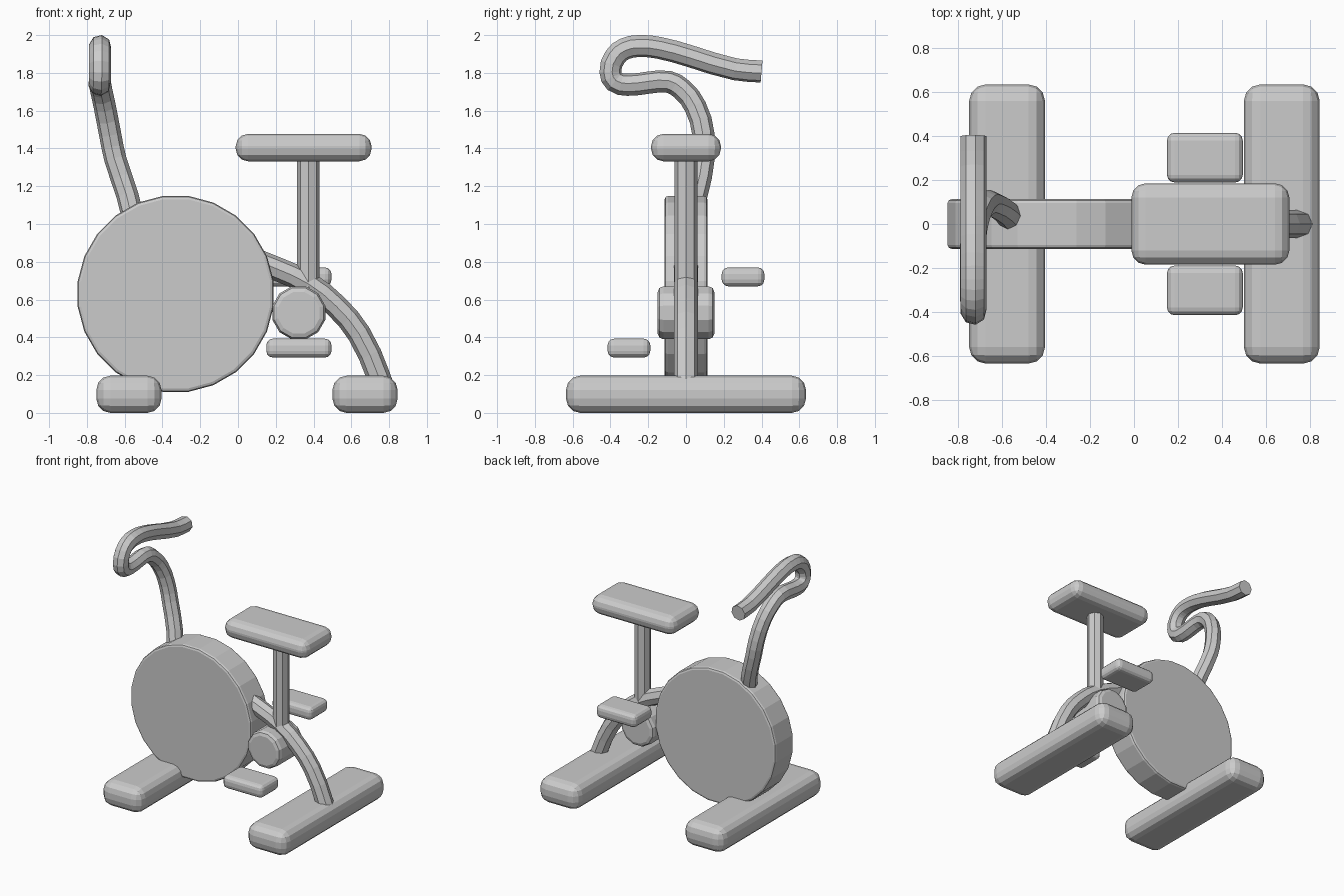
import bpy, bmesh, math
from mathutils import Matrix, Vector

if "Cube" in bpy.data.objects:
    bpy.data.objects.remove(bpy.data.objects["Cube"])


def add_object(name, bm):
    mesh = bpy.data.meshes.new(name)
    bm.to_mesh(mesh)
    bm.free()
    obj = bpy.data.objects.new(name, mesh)
    bpy.context.collection.objects.link(obj)
    return obj


def bevel(obj, width, segments):
    mod = obj.modifiers.new("rounding", 'BEVEL')
    mod.width = width
    mod.segments = segments
    mod.limit_method = 'ANGLE'
    mod.angle_limit = math.radians(50)


def rounded_box(name, lo, hi, width, segments=3):
    lo, hi = Vector(lo), Vector(hi)
    bm = bmesh.new()
    bmesh.ops.create_cube(bm, size=1, matrix=Matrix.Translation((lo + hi) / 2)
                          @ Matrix.Diagonal((*(hi - lo), 1)))
    bevel(add_object(name, bm), width, segments)


def disc(name, x, z, radius, depth, sides, width, segments):
    # Cylinder lying along y, with a flat facet on top
    bm = bmesh.new()
    bmesh.ops.create_cone(bm, cap_ends=True, segments=sides, radius1=radius,
                          radius2=radius, depth=depth,
                          matrix=Matrix.Translation((x, 0, z))
                          @ Matrix.Rotation(math.pi / 2, 4, 'X')
                          @ Matrix.Rotation(math.pi / sides, 4, 'Z'))
    bevel(add_object(name, bm), width, segments)


def tube(name, points, radius, steps):
    # Eight-sided tube swept along a smooth path
    curve = bpy.data.curves.new(name, 'CURVE')
    curve.dimensions = '3D'
    curve.bevel_depth = radius
    curve.bevel_resolution = 2
    curve.resolution_u = steps
    curve.use_fill_caps = True
    spline = curve.splines.new('BEZIER')
    spline.bezier_points.add(len(points) - 1)
    for bp, co in zip(spline.bezier_points, points):
        bp.co = co
        bp.handle_left_type = bp.handle_right_type = 'AUTO'
    spline.use_smooth = False
    obj = bpy.data.objects.new(name, curve)
    bpy.context.collection.objects.link(obj)
    bpy.ops.object.select_all(action='DESELECT')
    obj.select_set(True)
    bpy.context.view_layer.objects.active = obj
    bpy.ops.object.convert(target='MESH')


# Floor stabilisers
rounded_box("front_foot", (-0.75, -0.635, 0), (-0.405, 0.635, 0.197), 0.075)
rounded_box("rear_foot", (0.5, -0.635, 0), (0.845, 0.635, 0.197), 0.075)

# Flywheel housing and crank hub
disc("flywheel", -0.33, 0.63, 0.523, 0.226, 24, 0.018, 2)
disc("crank_hub", 0.322, 0.53, 0.145, 0.3, 12, 0.03, 2)

# Seat and its post
rounded_box("seat", (-0.012, -0.185, 1.332), (0.707, 0.185, 1.477), 0.065)
bm = bmesh.new()
bmesh.ops.create_cone(bm, cap_ends=True, segments=8, radius1=0.06, radius2=0.06,
                      depth=0.74, matrix=Matrix.Translation((0.372, 0, 1.03)))
add_object("seat_post", bm)

# Pedals, half a turn apart
for name, y, z in (("right_pedal", -0.302, 0.343), ("left_pedal", 0.302, 0.72)):
    rounded_box(name, (0.15, y - 0.113, z - 0.05), (0.495, y + 0.113, z + 0.05), 0.035)

# Curved frame from the flywheel to the rear foot
tube("frame", [(0.03, 0, 0.83), (0.2, 0, 0.765), (0.37, 0, 0.685), (0.52, 0, 0.565),
               (0.64, 0, 0.42), (0.745, 0, 0.19), (0.775, 0, 0.1)], 0.063, 2)

# Handlebar: leaning stem that loops over into a single grip
tube("handlebar", [(-0.55, 0.01, 1.0), (-0.585, 0.055, 1.15), (-0.65, 0.093, 1.345),
                   (-0.677, 0.092, 1.475), (-0.705, 0.05, 1.62), (-0.725, -0.02, 1.712),
                   (-0.732, -0.09, 1.752), (-0.733, -0.2, 1.748), (-0.733, -0.31, 1.737),
                   (-0.731, -0.378, 1.755), (-0.73, -0.4, 1.805), (-0.73, -0.375, 1.885),
                   (-0.73, -0.325, 1.927), (-0.73, -0.25, 1.942), (-0.73, -0.14, 1.932),
                   (-0.73, 0.02, 1.889), (-0.73, 0.26, 1.819), (-0.73, 0.4, 1.807)],
     0.059, 2)
